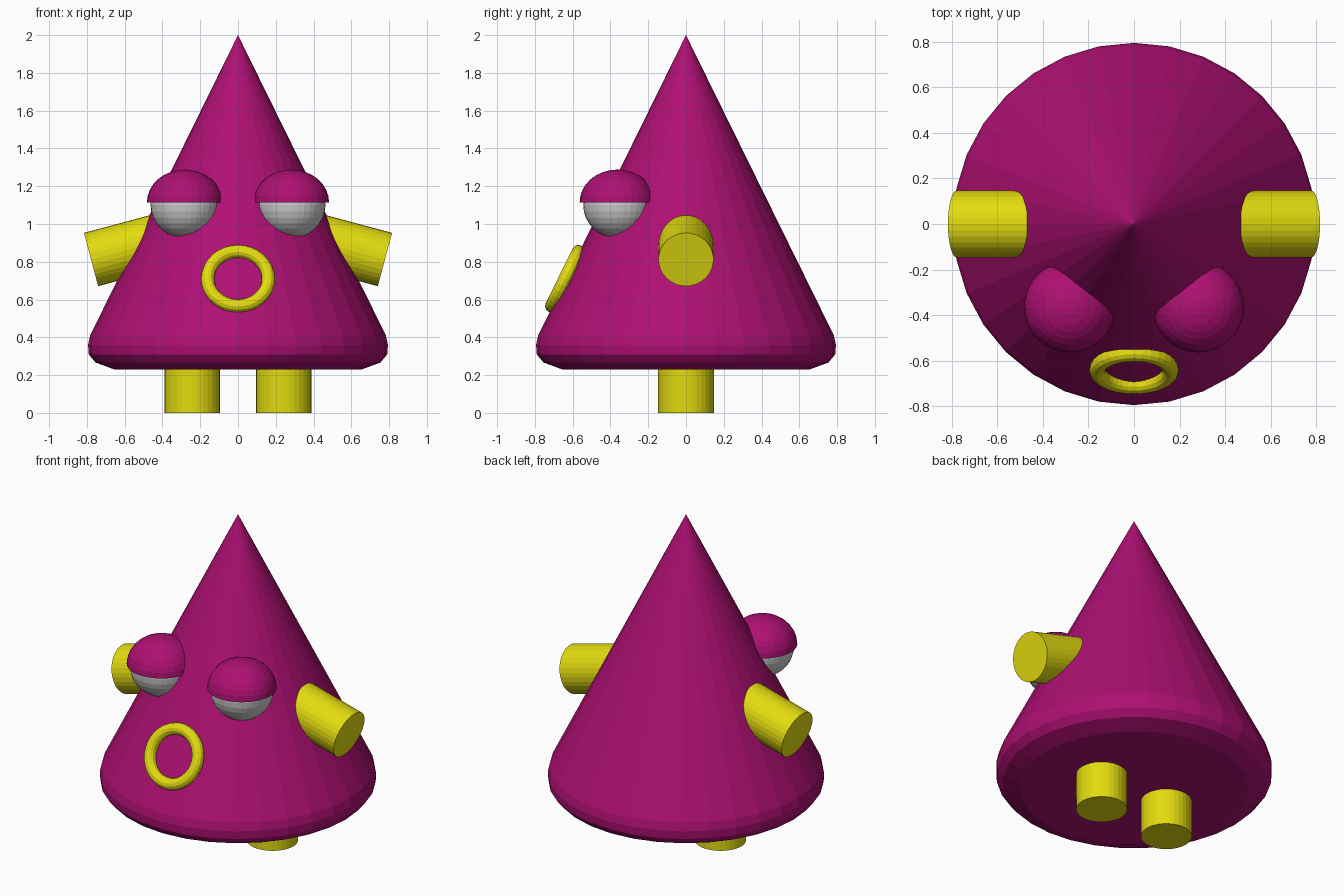
import bpy, bmesh, math
from mathutils import Matrix, Vector

if "Cube" in bpy.data.objects:
    bpy.data.objects.remove(bpy.data.objects["Cube"])


def material(name, color):
    m = bpy.data.materials.new(name)
    m.diffuse_color = (*color, 1)
    m.use_nodes = True
    m.node_tree.nodes["Principled BSDF"].inputs["Base Color"].default_value = m.diffuse_color
    return m


PURPLE = material("purple", (0.42, 0.005, 0.17))
YELLOW = material("yellow", (0.76, 0.71, 0.005))


def add_object(name, bm, mat=None):
    bmesh.ops.recalc_face_normals(bm, faces=bm.faces[:])
    mesh = bpy.data.meshes.new(name)
    bm.to_mesh(mesh)
    bm.free()
    if mat:
        mesh.materials.append(mat)
    ob = bpy.data.objects.new(name, mesh)
    bpy.context.collection.objects.link(ob)
    return ob


def rod(name, start, end, radius, mat):
    start, end = Vector(start), Vector(end)
    axis = end - start
    place = Matrix.Translation((start + end) / 2) @ axis.to_track_quat('Z', 'Y').to_matrix().to_4x4()
    bm = bmesh.new()
    bmesh.ops.create_cone(bm, cap_ends=True, segments=32, radius1=radius,
                          radius2=radius, depth=axis.length, matrix=place)
    return add_object(name, bm, mat)


def ball(name, centre, radii, mat=None, top_half=False):
    bm = bmesh.new()
    bmesh.ops.create_uvsphere(bm, u_segments=32, v_segments=16, radius=1)
    if top_half:
        cut = bmesh.ops.bisect_plane(bm, geom=bm.verts[:] + bm.edges[:] + bm.faces[:], dist=1e-4,
                                     plane_co=(0, 0, 0), plane_no=(0, 0, 1), clear_inner=True)
        bmesh.ops.holes_fill(bm, edges=[e for e in bm.edges if e.is_boundary], sides=0)
    bm.transform(Matrix.Translation(centre) @ Matrix.Diagonal((*radii, 1)))
    return add_object(name, bm, mat)


# Cone body with a rounded lower rim, lathed from a profile
profile = [(0, 2), (0.783, 0.41), (0.794, 0.36), (0.79, 0.31), (0.755, 0.267), (0.655, 0.23), (0, 0.23)]
bm = bmesh.new()
verts = [bm.verts.new((r, 0, z)) for r, z in profile]
edges = [bm.edges.new(pair) for pair in zip(verts, verts[1:])]
bmesh.ops.spin(bm, geom=verts + edges, cent=(0, 0, 0), axis=(0, 0, 1), angle=math.tau, steps=32)
bmesh.ops.remove_doubles(bm, verts=bm.verts[:], dist=1e-4)
add_object("body", bm, PURPLE)

# Paired legs, arms, eyeballs and eyelids
for side, s in (("left", -1), ("right", 1)):
    rod(f"{side}_leg", (s * 0.242, 0, 0), (s * 0.242, 0, 0.4), 0.147, YELLOW)
    rod(f"{side}_arm", (s * 0.30, 0, 0.94), (s * 0.778, 0, 0.812), 0.146, YELLOW)
    ball(f"{side}_eyeball", (s * 0.282, -0.363, 1.10), (0.181, 0.181, 0.175))
    ball(f"{side}_eyelid", (s * 0.282, -0.363, 1.115), (0.2, 0.2, 0.173), PURPLE, top_half=True)

# Ring mouth lying against the sloping front
bpy.ops.mesh.primitive_torus_add(major_segments=32, minor_segments=12, major_radius=0.161,
                                 minor_radius=0.035, location=(0, -0.64, 0.71),
                                 rotation=(math.radians(90 - 26.3), 0, 0))
mouth = bpy.context.object
mouth.name = "mouth_ring"
mouth.data.materials.append(YELLOW)
